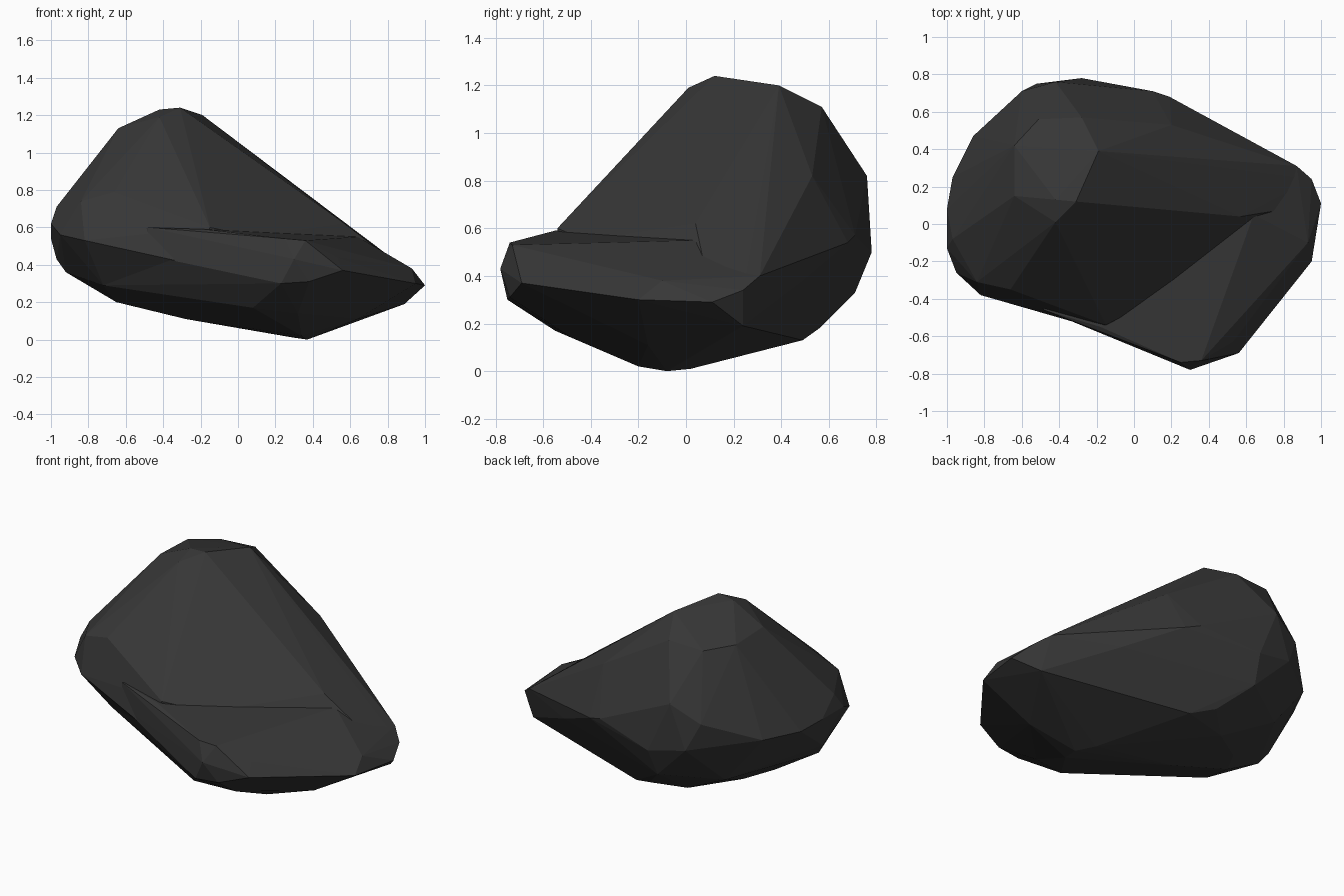
import bpy, bmesh

# Rim and underside, shared by both lumps of the boulder
base = [
    (.37, -.08, 0), (.30, .02, .01), (.34, -.20, .02), (-.28, 0, .11), (-.65, .05, .20),
    (-.72, -.22, .29), (-.92, .0, .36), (.0, .49, .13), (-.14, .56, .18), (-.30, .41, .13),
    (-.55, .22, .18), (-.30, .71, .33), (-.62, .50, .30), (.64, -.16, .11), (.50, .49, .38),
    (.89, .24, .19), (1, .11, .29), (.95, .24, .34), (.87, .31, .40),
    (-.48, -.46, .45), (-.23, -.55, .40),
]
# Tall peak at the back left
peak = [
    (-.42, .01, 1.19), (-.31, .12, 1.24), (-.42, .13, 1.23), (-.19, .39, 1.20),
    (-.28, .57, 1.11), (-.51, .56, 1.10), (-.64, .42, 1.12), (-.64, .15, 1.13),
    (-.66, -.35, .79), (-.84, -.31, .74), (-.97, -.08, .71), (-1, .08, .62),
    (-1, -.13, .62), (-1, 0, .54), (-.97, .03, .43),
    (-.95, -.26, .56), (-.82, -.38, .53), (-.86, .47, .60), (-.97, .25, .60),
    (-.60, .71, .72), (-.42, .76, .82), (-.28, .78, .50), (-.52, .75, .55),
    (.10, .71, .57), (.19, .68, .54), (.20, .53, .82), (.57, .04, .62),
    (.08, -.42, .55), (-.15, -.54, .60),
]
# Low shelf at the front right
shelf = [
    (-.18, -.55, .59), (.25, -.74, .54), (.36, -.73, .53), (.30, -.78, .43),
    (.23, -.75, .30), (.38, -.74, .31), (.56, -.69, .37), (.53, -.63, .44),
    (.95, -.20, .30), (.93, -.10, .38), (.64, .05, .55), (.32, -.48, .14),
    (.08, -.55, .17), (-.48, -.46, .60),
]


def lump(name, points):
    """Faceted stone: the convex hull of a few corner points."""
    bm = bmesh.new()
    for p in points:
        bm.verts.new(p)
    hull = bmesh.ops.convex_hull(bm, input=bm.verts)
    loose = {v for v in hull["geom_interior"] + hull["geom_unused"]
             if isinstance(v, bmesh.types.BMVert)}
    bmesh.ops.delete(bm, geom=list(loose), context='VERTS')
    bmesh.ops.recalc_face_normals(bm, faces=bm.faces)
    mesh = bpy.data.meshes.new(name)
    bm.to_mesh(mesh)
    bm.free()
    mesh.materials.append(stone)
    ob = bpy.data.objects.new(name, mesh)
    bpy.context.collection.objects.link(ob)
    return ob


stone = bpy.data.materials.new("dark_stone")
stone.diffuse_color = (.038, .038, .038, 1)

# Merge the two lumps into one boulder, leaving the valley between them
boulder = lump("boulder", base + peak)
front_shelf = lump("front_shelf", base + shelf)
merge = boulder.modifiers.new("merge_shelf", 'BOOLEAN')
merge.operation = 'UNION'
merge.solver = 'EXACT'
merge.object = front_shelf
front_shelf.hide_render = True
front_shelf.hide_set(True)
